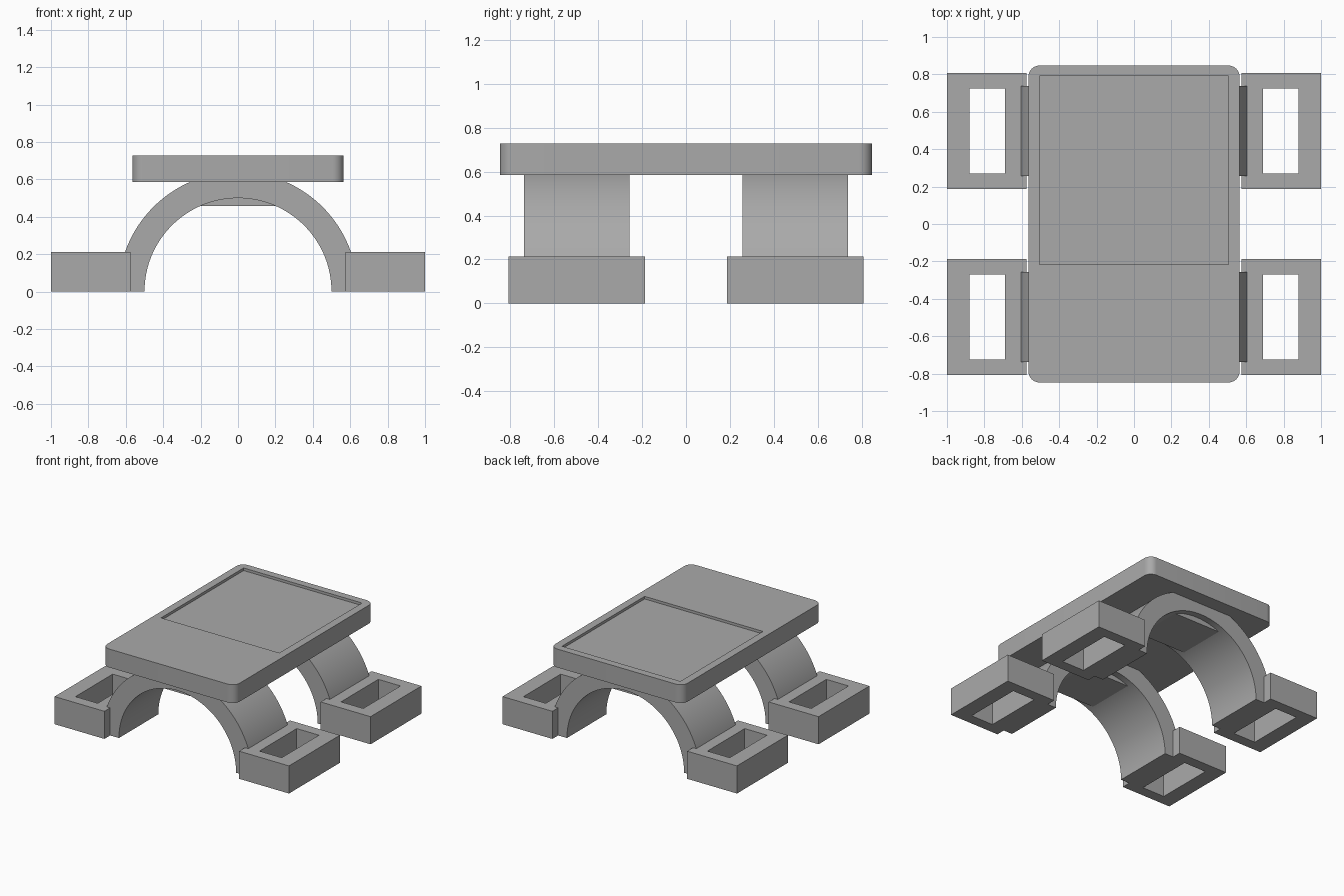
import bpy, bmesh, math

if "Cube" in bpy.data.objects:
    bpy.data.objects.remove(bpy.data.objects["Cube"])

grey = bpy.data.materials.new("plain grey")
grey.diffuse_color = (0.4, 0.4, 0.4, 1)
grey.use_nodes = True
grey.node_tree.nodes["Principled BSDF"].inputs["Base Color"].default_value = grey.diffuse_color


def make(name, bm):
    bmesh.ops.recalc_face_normals(bm, faces=bm.faces)
    me = bpy.data.meshes.new(name)
    bm.to_mesh(me)
    bm.free()
    ob = bpy.data.objects.new(name, me)
    bpy.context.collection.objects.link(ob)
    me.materials.append(grey)
    return ob


def smooth(ob):
    bpy.ops.object.select_all(action='DESELECT')
    ob.select_set(True)
    bpy.context.view_layer.objects.active = ob
    bpy.ops.object.shade_smooth_by_angle(angle=math.radians(30))


def loft(bm, loops, closed=False):
    """Bridge equal-length point loops with quads."""
    rings = [[bm.verts.new(p) for p in loop] for loop in loops]
    pairs = list(zip(rings, rings[1:])) + ([(rings[-1], rings[0])] if closed else [])
    for a, b in pairs:
        for i in range(len(a)):
            j = (i + 1) % len(a)
            bm.faces.new((a[i], a[j], b[j], b[i]))
    return rings


def rect(x0, x1, y0, y1, z):
    return [(x0, y0, z), (x1, y0, z), (x1, y1, z), (x0, y1, z)]


# Table top: rounded slab with a shallow rectangular recess
X, Y, Z0, Z1, R, STEPS = 0.565, 0.847, 0.585, 0.727, 0.06, 10
outline = []
for sx, sy, start in ((1, 1, 0), (-1, 1, 90), (-1, -1, 180), (1, -1, 270)):
    for i in range(STEPS + 1):
        a = math.radians(start + 90 * i / STEPS)
        outline.append((sx * (X - R) + R * math.cos(a), sy * (Y - R) + R * math.sin(a)))
bm = bmesh.new()
bottom, top = loft(bm, [[(x, y, z) for x, y in outline] for z in (Z0, Z1)])
bm.faces.new(bottom)
rim, floor = loft(bm, [rect(-0.505, 0.505, -0.217, 0.79, z) for z in (Z1, Z1 - 0.02)])
bm.faces.new(floor)
edges = [bm.edges.get((loop[i], loop[(i + 1) % len(loop)]))
         for loop in (top, rim) for i in range(len(loop))]
bmesh.ops.triangle_fill(bm, edges=edges, use_beauty=True, normal=(0, 0, 1))
smooth(make("table_top", bm))

for end, cy in (("front", -0.497), ("back", 0.497)):
    # Half-ring arch
    y0, y1, n = cy - 0.24, cy + 0.24, 64
    sections = []
    for i in range(n + 1):
        c, s = math.cos(math.pi * i / n), math.sin(math.pi * i / n)
        sections.append([(r * c, y, r * s) for r, y in
                         ((0.5, y0), (0.64, y0), (0.64, y1), (0.5, y1))])
    bm = bmesh.new()
    rings = loft(bm, sections)
    bm.faces.new(rings[0])
    bm.faces.new(rings[-1])
    smooth(make(end + "_arch", bm))

    # Flat block under the crown of the arch
    bm = bmesh.new()
    lo, hi = loft(bm, [rect(-0.2, 0.2, cy - 0.19, cy + 0.19, z) for z in (0.458, 0.58)])
    bm.faces.new(lo)
    bm.faces.new(hi)
    make(end + "_crown_block", bm)

    # Rectangular feet with a slot right through
    for side, s in (("left", -1), ("right", 1)):
        outer = sorted((s * 0.575, s * 1.0)) + [cy - 0.31, cy + 0.31]
        inner = sorted((s * 0.69, s * 0.88)) + [cy - 0.227, cy + 0.227]
        bm = bmesh.new()
        loft(bm, [rect(*outer, 0), rect(*outer, 0.213),
                  rect(*inner, 0.213), rect(*inner, 0)], closed=True)
        make(f"{end}_{side}_foot", bm)
